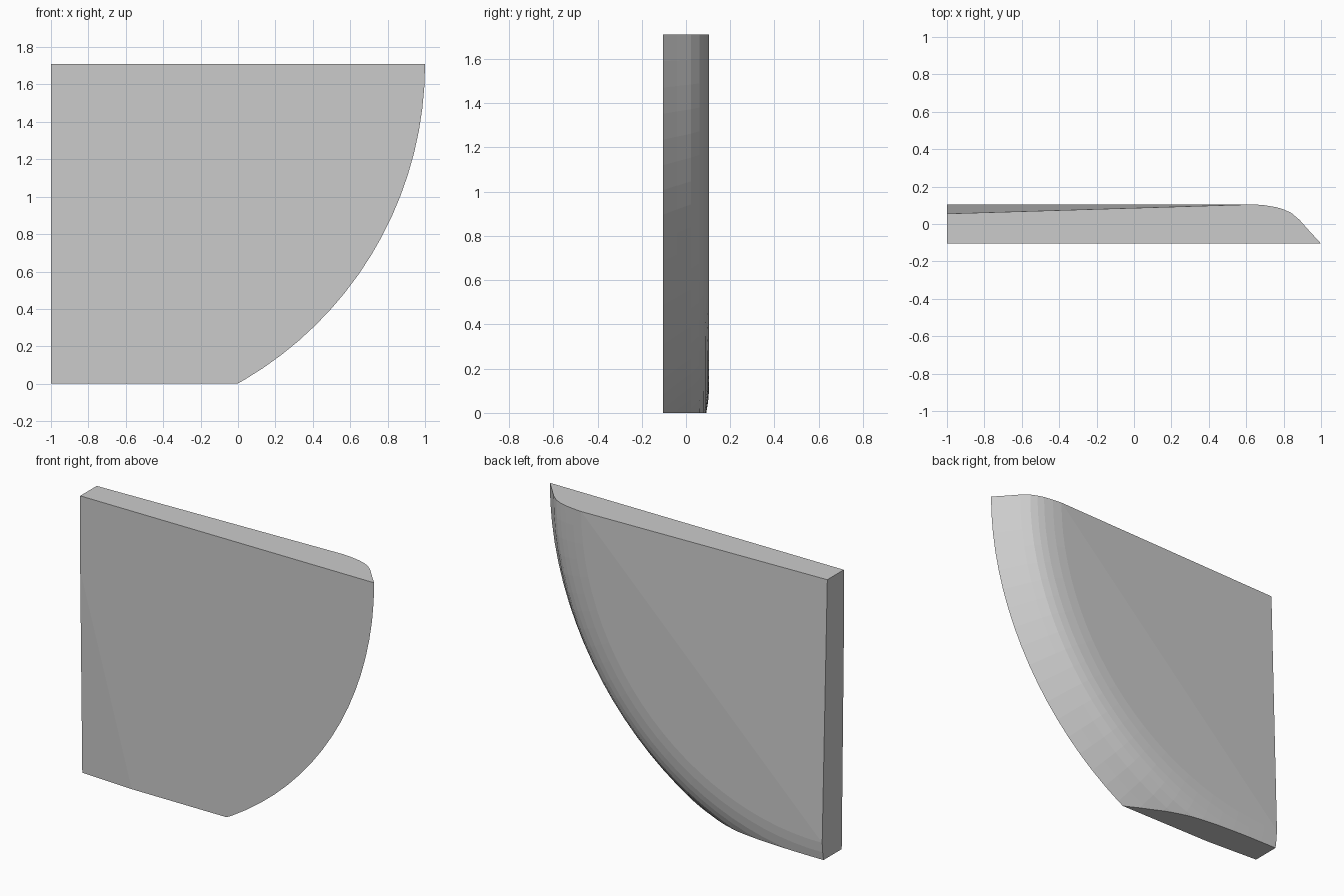
import bpy, bmesh, math
from mathutils import Vector

cube = bpy.data.objects.get("Cube")
if cube:
    bpy.data.objects.remove(cube, do_unlink=True)

TOP, LEFT, FRONT = 1.71, -1.0, -0.105
CX, RADIUS = -0.96, 1.96
SEGMENTS = 26

# Rounded edge section: (distance in from the rim, y)
SECTION = [(0, FRONT), (0.06, -0.04), (0.115, 0.022), (0.16, 0.06),
           (0.20, 0.078), (0.24, 0.09), (0.30, 0.10), (0.36, 0.105)]

bm = bmesh.new()


def ring(inset, y):
    """Arc from the top edge down and round to the left edge."""
    r = RADIUS - inset
    end = math.pi - math.acos((CX - LEFT) / r)
    return [bm.verts.new((CX + r * math.cos(end * i / SEGMENTS), y,
                          TOP - r * math.sin(end * i / SEGMENTS)))
            for i in range(SEGMENTS + 1)]


# Rounded rim, swept along the arc
rings = [ring(d, y) for d, y in SECTION]
for a, b in zip(rings, rings[1:]):
    for i in range(SEGMENTS):
        bm.faces.new((a[i], a[i + 1], b[i + 1], b[i]))

# Back: a flat cap and a panel sloping to the thin top corner
inner, outer = rings[-1], rings[0]
thin_corner = bm.verts.new((LEFT, 0.055, TOP))
front_corner = bm.verts.new((LEFT, FRONT, TOP))
bm.faces.new(inner)
bm.faces.new((inner[0], inner[-1], thin_corner))

# Front, top edge and left edge
bm.faces.new(outer + [front_corner])
bm.faces.new([r[0] for r in rings] + [thin_corner, front_corner])
bm.faces.new([r[-1] for r in rings] + [thin_corner, front_corner])

# Level bottom
cut = bmesh.ops.bisect_plane(bm, geom=bm.verts[:] + bm.edges[:] + bm.faces[:],
                             plane_co=(0, 0, 0), plane_no=(0, 0, -1),
                             clear_outer=True)
bmesh.ops.holes_fill(bm, edges=[e for e in bm.edges if e.is_boundary], sides=0)

# Lower left corner of the front, bent slightly inwards
front = [f for f in bm.faces
         if all(abs(v.co.y - FRONT) < 1e-4 for v in f.verts)]
geom = set(front)
for f in front:
    geom.update(f.verts, f.edges)
bmesh.ops.bisect_plane(bm, geom=list(geom), plane_co=(LEFT, FRONT, 1.25),
                       plane_no=(1.25, 0, 0.35))
for v in bm.verts:
    if (v.co - Vector((LEFT, FRONT, 0))).length < 0.01:
        v.co.y += 0.02

bmesh.ops.recalc_face_normals(bm, faces=bm.faces[:])
mesh = bpy.data.meshes.new("curved_panel")
bm.to_mesh(mesh)
bm.free()
panel = bpy.data.objects.new("curved_panel", mesh)
bpy.context.collection.objects.link(panel)

# Light grey
grey = bpy.data.materials.new("light grey")
grey.use_nodes = True
colour = (0.6, 0.6, 0.6, 1)
grey.diffuse_color = colour
grey.node_tree.nodes["Principled BSDF"].inputs["Base Color"].default_value = colour
mesh.materials.append(grey)
